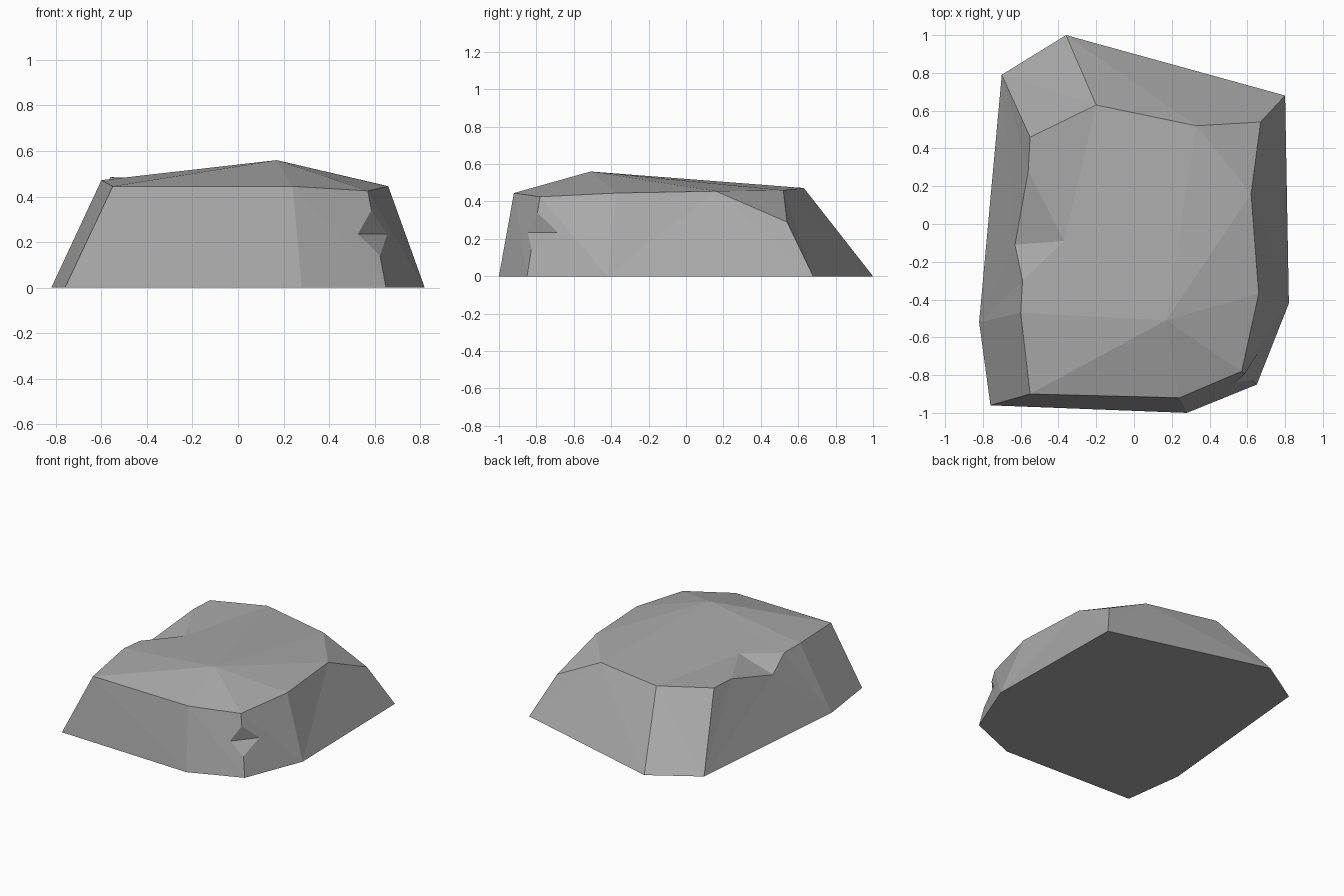
import bpy
import bmesh
from mathutils import Vector

cube = bpy.data.objects.get("Cube")
if cube:
    bpy.data.objects.remove(cube, do_unlink=True)

# Stone colour
stone = bpy.data.materials.new("stone_grey")
stone.use_nodes = True
grey = (0.4, 0.4, 0.4, 1)
stone.diffuse_color = grey
stone.node_tree.nodes["Principled BSDF"].inputs["Base Color"].default_value = grey


def make_object(name, bm):
    bmesh.ops.recalc_face_normals(bm, faces=bm.faces[:])
    mesh = bpy.data.meshes.new(name)
    bm.to_mesh(mesh)
    bm.free()
    mesh.materials.append(stone)
    obj = bpy.data.objects.new(name, mesh)
    bpy.context.collection.objects.link(obj)
    return obj


# Ground outline, counter-clockwise from the front right-hand corner
outline = [(-.76, -.96), (.28, -1), (.65, -.85), (.82, -.42),
           (.8, .68), (-.36, 1), (-.7, .79), (-.82, -.52)]

# Shoulder of the rock: point, and the outline corner it leans on
shoulder = [((-.55, -.9, .445), 0), ((.24, -.92, .445), 1), ((.57, -.78, .425), 2),
            ((.66, -.37, .445), 3), ((.62, .16, .455), 3), ((.67, .54, .29), 4),
            ((.33, .52, .46), 4), ((-.2, .63, .472), 5), ((-.55, .46, .485), 6),
            ((-.56, .28, .485), 6), ((-.63, -.11, .386), 6), ((-.59, -.3, .465), 7),
            ((-.6, -.47, .472), 7)]

bm = bmesh.new()
base = [bm.verts.new((x, y, 0)) for x, y in outline]
rim = [bm.verts.new(point) for point, corner in shoulder]
peak = bm.verts.new((.17, -.51, .56))
hollow = bm.verts.new((-.37, -.09, .48))

# Underside and sloping walls
bm.faces.new(base[::-1])
for i, (point, corner) in enumerate(shoulder):
    j = (i + 1) % len(shoulder)
    low, next_low = base[corner], base[shoulder[j][1]]
    if low != next_low:
        bm.faces.new((low, next_low, rim[i]))
    bm.faces.new((next_low, rim[j], rim[i]))


# Facets on top: fans of triangles around the peak and the side hollow
def fan(centre, ring):
    for a, b in zip(ring, ring[1:]):
        bm.faces.new((centre, a, b))


fan(peak, [hollow, rim[-2], rim[-1], *rim[:5], rim[6], rim[7], hollow])
fan(hollow, rim[7:12])
bm.faces.new(rim[4:7])
rock = make_object("rock", bm)

# Wedge-shaped chip cut from the front corner
left, right = Vector((.53, -.842, .235)), Vector((.66, -.68, .235))
top, bottom = Vector((.586, -.794, .34)), Vector((.624, -.827, .14))
middle = (left + right) / 2
bm = bmesh.new()
for p in (left, right, top, bottom):
    bm.verts.new(middle + (p - middle) * 1.4)
bmesh.ops.convex_hull(bm, input=bm.verts[:])
cutter = make_object("chip_cutter", bm)
cutter.hide_render = True

chip = rock.modifiers.new("chip", "BOOLEAN")
chip.operation = "DIFFERENCE"
chip.solver = "EXACT"
chip.object = cutter
bpy.context.view_layer.objects.active = rock
bpy.ops.object.modifier_apply(modifier=chip.name)
bpy.data.objects.remove(cutter, do_unlink=True)
